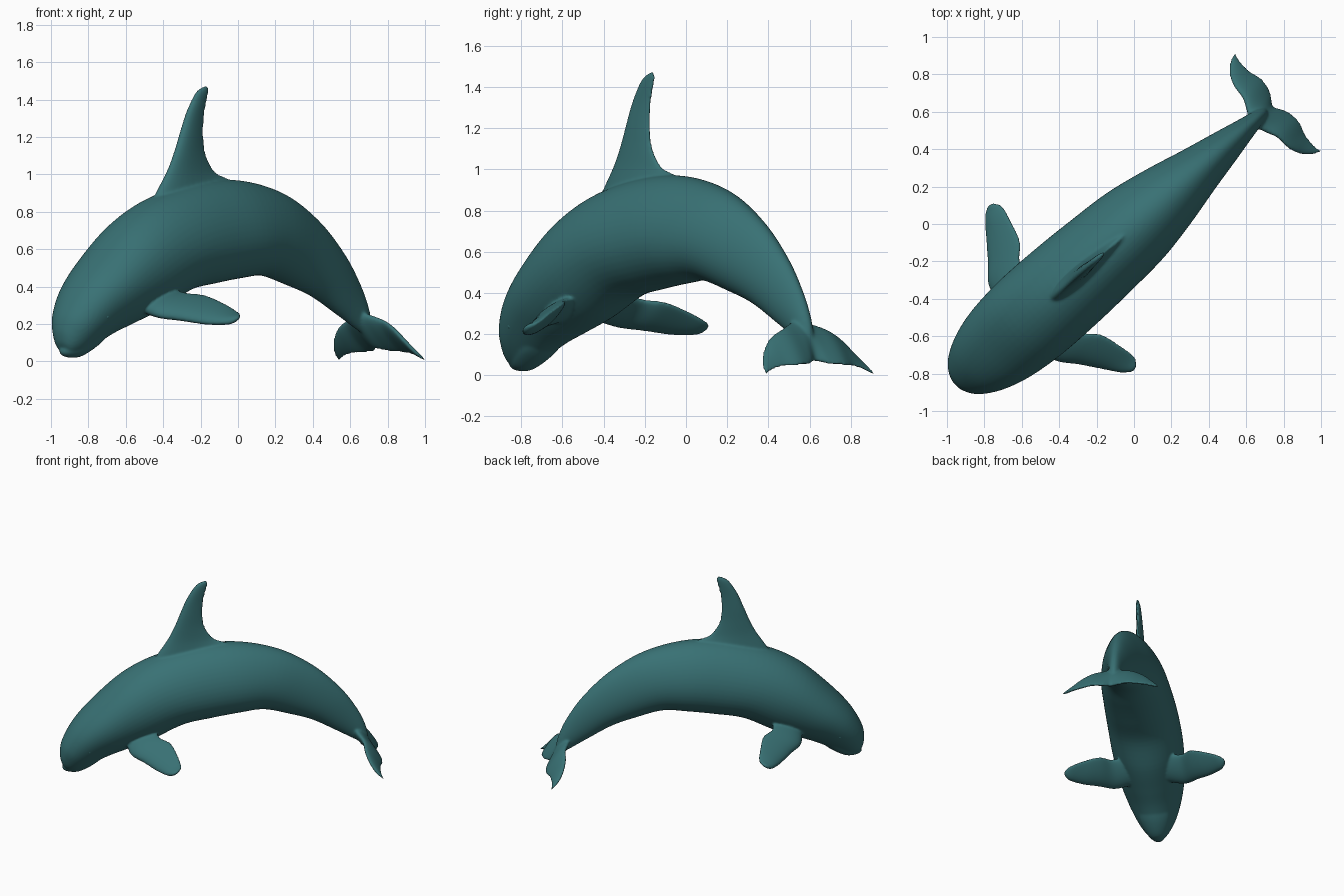
import bpy, bmesh, math
from mathutils import Vector, Matrix

if "Cube" in bpy.data.objects:
    bpy.data.objects.remove(bpy.data.objects["Cube"])

skin = bpy.data.materials.new("teal_skin")
skin.diffuse_color = (0.04, 0.165, 0.175, 1)
skin.use_nodes = True
skin.node_tree.nodes["Principled BSDF"].inputs["Base Color"].default_value = skin.diffuse_color

# Parts use local axes: s along the body (head to tail), w to its left, z up
HEADING = Matrix.Rotation(math.radians(41.35), 4, 'Z')


def spline(rows, steps):
    """Catmull-Rom through rows of numbers."""
    out = []
    n = len(rows)
    for i in range(n - 1):
        p = [rows[max(0, min(n - 1, i + k))] for k in (-1, 0, 1, 2)]
        for j in range(steps):
            t = j / steps
            out.append([0.5 * (2 * b + (c - a) * t + (2 * a - 5 * b + 4 * c - d) * t * t
                               + (3 * b - a - 3 * c + d) * t ** 3) for a, b, c, d in zip(*p)])
    return out + [list(rows[-1])]


def finish(name, bm):
    bmesh.ops.recalc_face_normals(bm, faces=bm.faces)
    bm.transform(HEADING)
    mesh = bpy.data.meshes.new(name)
    bm.to_mesh(mesh)
    bm.free()
    mesh.materials.append(skin)
    for p in mesh.polygons:
        p.use_smooth = True
    ob = bpy.data.objects.new(name, mesh)
    bpy.context.collection.objects.link(ob)
    return ob


def loft(name, rows, sides=32, steps=5):
    """Each row: edge A (s,w,z), edge B (s,w,z), half thickness, taper towards B."""
    rows = spline(rows, steps)
    mid = [(Vector(r[:3]) + Vector(r[3:6])) / 2 for r in rows]
    bm = bmesh.new()
    rings = []
    for i, r in enumerate(rows):
        chord = (Vector(r[:3]) - Vector(r[3:6])) / 2
        span = mid[min(i + 1, len(mid) - 1)] - mid[max(i - 1, 0)]
        thick = chord.cross(span).normalized() * max(r[6], 0.002)
        ring = []
        for k in range(sides):
            t = 2 * math.pi * k / sides
            ring.append(bm.verts.new(mid[i] + chord * math.cos(t)
                                     + thick * math.sin(t) * (1 + r[7] * math.cos(t))))
        rings.append(ring)
    for a, b in zip(rings, rings[1:]):
        for k in range(sides):
            m = (k + 1) % sides
            bm.faces.new((a[k], a[m], b[m], b[k]))
    bm.faces.new(rings[0])
    bm.faces.new(rings[-1])
    return finish(name, bm)


def profile(rows, w=-0.01):
    """Rows (s, z, s, z, half width, taper) in the body's middle plane."""
    return [(a, w, b, c, w, d, h, t) for a, b, c, d, h, t in rows]


# Arched body: back line, belly line, half width
body = loft("orca_body", profile([
    (-1.27, .085, -1.245, .05, .02, 0),
    (-1.28, .115, -1.22, .035, .055, .05),
    (-1.285, .18, -1.15, .035, .095, .1),
    (-1.262, .27, -1.06, .08, .145, .15),
    (-1.18, .41, -.93, .145, .197, .18),
    (-1.035, .57, -.80, .195, .236, .15),
    (-.83, .755, -.62, .265, .258, .06),
    (-.60, .88, -.40, .375, .258, -.06),
    (-.30, .955, -.20, .415, .246, -.12),
    (0, .967, 0, .445, .228, -.15),
    (.30, .898, .17, .458, .186, -.18),
    (.55, .755, .36, .405, .134, -.2),
    (.74, .575, .53, .345, .094, -.2),
    (.86, .405, .70, .25, .06, -.15),
    (.92, .27, .82, .18, .04, 0),
    (.94, .17, .91, .13, .022, 0)]), sides=48, steps=6)

# Lower jaw, a slight lip below the snout
jaw = loft("lower_jaw", profile([
    (-1.27, .05, -1.255, .03, .015, 0),
    (-1.255, .075, -1.21, .02, .045, 0),
    (-1.18, .11, -1.14, .025, .08, .2),
    (-1.08, .17, -1.04, .078, .105, .3),
    (-.98, .22, -.95, .15, .09, .3)]), sides=24)

# Tall swept dorsal fin with flared base
dorsal = loft("dorsal_fin", profile([
    (-.66, .78, .0, .88, .065, .3),
    (-.585, .905, -.07, .97, .046, .4),
    (-.51, 1.02, -.17, 1.012, .034, .4),
    (-.46, 1.12, -.235, 1.10, .029, .4),
    (-.42, 1.22, -.255, 1.20, .026, .4),
    (-.375, 1.33, -.25, 1.31, .021, .4),
    (-.315, 1.43, -.23, 1.40, .017, .3),
    (-.268, 1.465, -.22, 1.44, .012, .2),
    (-.24, 1.475, -.225, 1.47, .006, 0)]))

# Paired flippers: leading edge, trailing edge, half thickness
flipper = [
    (-.82, .13, .28, -.61, .13, .39, .05, .2),
    (-.80, .26, .24, -.592, .25, .365, .036, .3),
    (-.72, .36, .222, -.52, .33, .352, .032, .35),
    (-.64, .465, .202, -.482, .45, .305, .026, .35),
    (-.58, .545, .202, -.465, .535, .262, .021, .35),
    (-.545, .577, .212, -.485, .575, .247, .014, .2),
    (-.525, .588, .222, -.50, .587, .235, .007, 0)]


def mirrored(row):
    a, b, c, d, e, f, h, t = row
    return (a, -b, c, d, -e, f, h, t)


left = loft("left_flipper", flipper)
right = loft("right_flipper", [mirrored(r) for r in flipper])

# Tail flukes, lofted tip to tip
half = [(a, o, b, c, o, d, h, .3) for o, a, b, c, d, h in [
    (.06, .85, .25, 1.007, .055, .028),
    (.14, .882, .222, 1.025, .048, .021),
    (.22, .888, .18, 1.005, .043, .017),
    (.28, .91, .12, 1.0, .032, .013),
    (.325, .95, .06, 1.005, .015, .01),
    (.35, 1.0, .016, 1.018, .0, .006)]]
fluke = [mirrored(r) for r in reversed(half)] + [(.835, 0, .27, .97, 0, .068, .036, .3)] + half
tail = loft("tail_flukes", [(a, b - .02, c, d, e - .02, f, h, t) for a, b, c, d, e, f, h, t in fluke])

# Fuse all parts into one skin with soft joints
bpy.ops.object.select_all(action='DESELECT')
for ob in (body, jaw, dorsal, left, right, tail):
    ob.select_set(True)
bpy.context.view_layer.objects.active = body
bpy.ops.object.join()
remesh = body.modifiers.new("fuse", 'REMESH')
remesh.mode = 'VOXEL'
remesh.voxel_size = 0.008
remesh.use_smooth_shade = True
soften = body.modifiers.new("soften", 'SMOOTH')
soften.factor = 0.5
soften.iterations = 10

# Small eyes
for side, name in ((1, "left_eye"), (-1, "right_eye")):
    bm = bmesh.new()
    bmesh.ops.create_uvsphere(bm, u_segments=16, v_segments=10, radius=.016)
    bmesh.ops.translate(bm, verts=bm.verts, vec=(-1.09, side * .165 - .01, .24))
    finish(name, bm)
